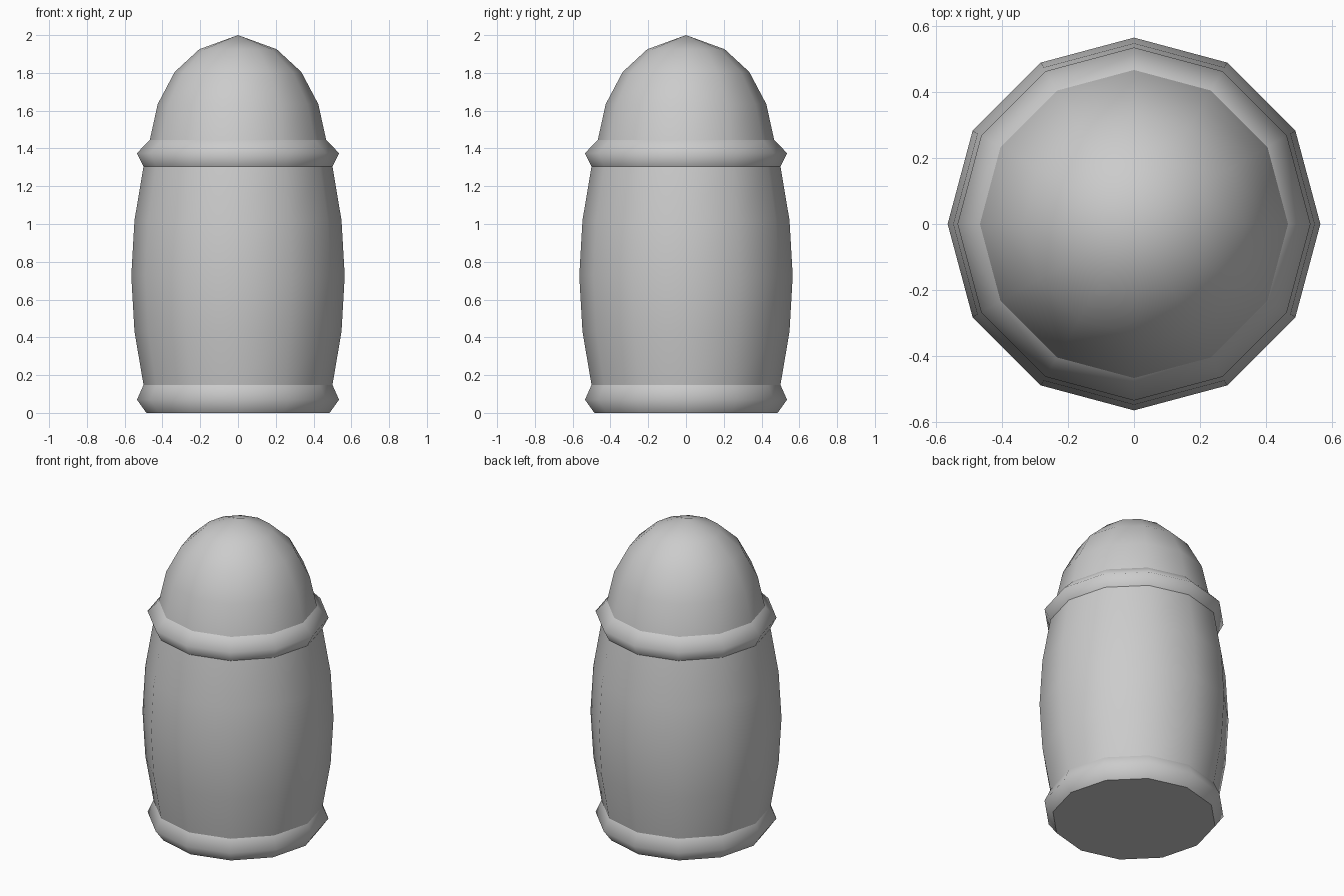
import bpy
import bmesh
import math

cube = bpy.data.objects.get("Cube")
if cube:
    bpy.data.objects.remove(cube, do_unlink=True)

SIDES = 12

grey = bpy.data.materials.new("plain grey")
grey.use_nodes = True
colour = (0.6, 0.6, 0.6, 1.0)
grey.diffuse_color = colour
grey.node_tree.nodes["Principled BSDF"].inputs["Base Color"].default_value = colour


def lathe(name, profile, close_bottom=False):
    """Turn a (radius, height) profile around z; zero radius makes a tip."""
    bm = bmesh.new()
    rings = []
    for r, z in profile:
        count = SIDES if r > 0 else 1
        rings.append([bm.verts.new((r * math.cos(math.tau * i / SIDES),
                                    r * math.sin(math.tau * i / SIDES), z))
                      for i in range(count)])
    for low, high in zip(rings, rings[1:]):
        for i in range(SIDES):
            j = (i + 1) % SIDES
            if len(high) == 1:
                bm.faces.new((low[i], low[j], high[0]))
            else:
                bm.faces.new((low[i], low[j], high[j], high[i]))
    for face in bm.faces:
        face.smooth = True
    if close_bottom:
        bm.faces.new(rings[0][::-1])
        for edge in bm.edges:
            if all(v in rings[0] for v in edge.verts):
                edge.smooth = False
    mesh = bpy.data.meshes.new(name)
    bm.to_mesh(mesh)
    bm.free()
    mesh.materials.append(grey)
    obj = bpy.data.objects.new(name, mesh)
    bpy.context.collection.objects.link(obj)
    return obj


# Flared ring at the foot, with a flat underside
lathe("base_ring", [(0.485, 0), (0.535, 0.07), (0.5, 0.148)], close_bottom=True)

# Barrel-shaped body
lathe("body", [(0.5, 0.148), (0.548, 0.43), (0.565, 0.725),
               (0.548, 1.02), (0.5, 1.305)])

# Collar between body and dome
lathe("collar_ring", [(0.5, 1.305), (0.535, 1.375), (0.467, 1.445)])

# Domed top ending in a shallow tip
lathe("dome", [(0.467, 1.445), (0.425, 1.635), (0.335, 1.805),
               (0.205, 1.925), (0, 2)])
